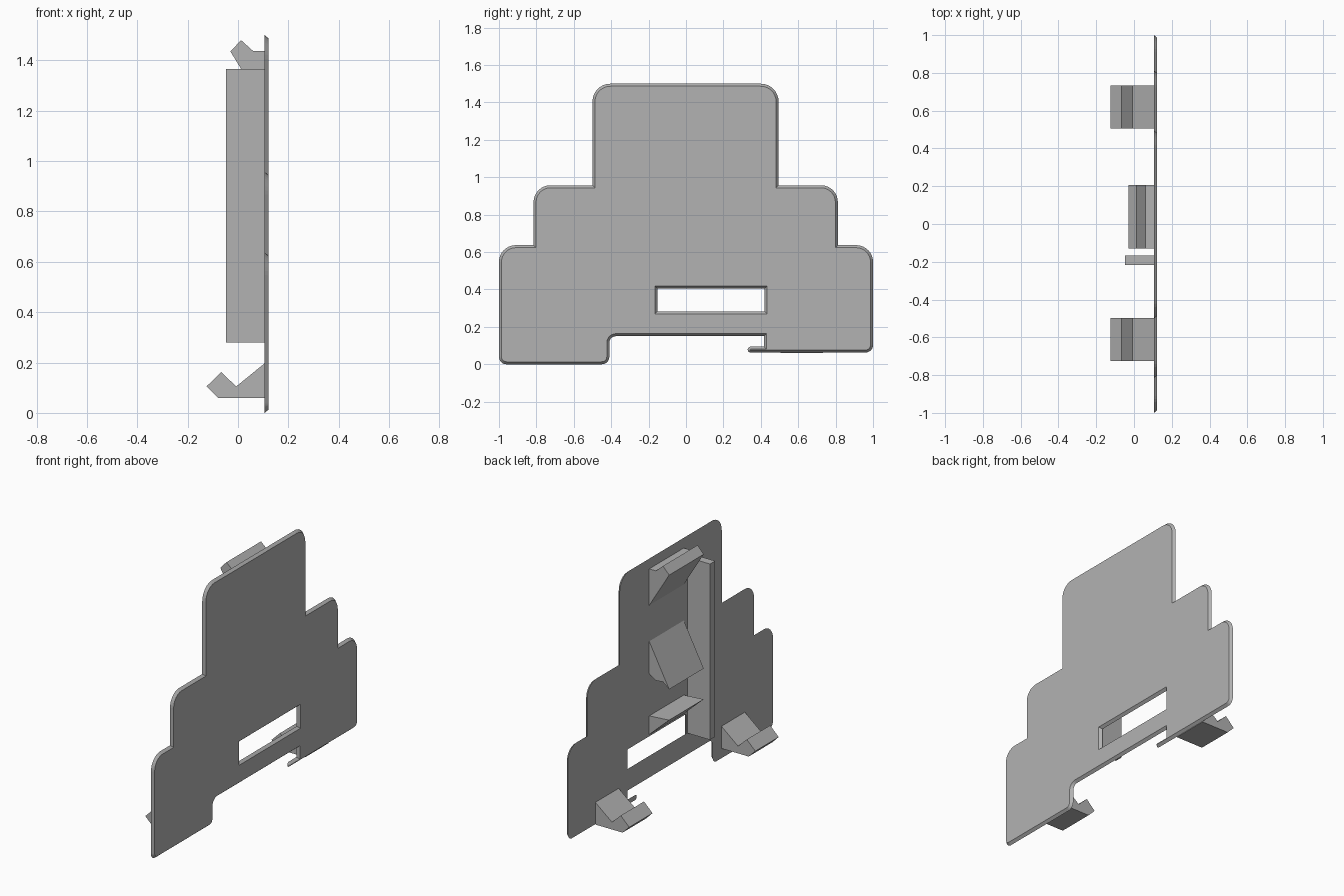
import bpy, bmesh
from math import ceil, acos
from mathutils import Vector

cube = bpy.data.objects.get("Cube")
if cube:
    bpy.data.objects.remove(cube, do_unlink=True)

grey = bpy.data.materials.new("plain grey plastic")
grey.use_nodes = True
grey.diffuse_color = (0.45, 0.45, 0.45, 1)
grey.node_tree.nodes["Principled BSDF"].inputs["Base Color"].default_value = grey.diffuse_color

BACK, FACE = 0.106, 0.122   # plate thickness along x
CHAMFER = 0.0135


def finish(name, bm):
    bmesh.ops.recalc_face_normals(bm, faces=bm.faces[:])
    mesh = bpy.data.meshes.new(name)
    bm.to_mesh(mesh)
    bm.free()
    mesh.materials.append(grey)
    obj = bpy.data.objects.new(name, mesh)
    bpy.context.collection.objects.link(obj)
    return obj


def rounded(corners):
    """Turn (y, z, radius) corners into an outline with arc fillets."""
    out = []
    for i, (y, z, r) in enumerate(corners):
        p = Vector((y, z))
        if not r:
            out.append(p)
            continue
        a = (Vector(corners[i - 1][:2]) - p).normalized()
        b = (Vector(corners[(i + 1) % len(corners)][:2]) - p).normalized()
        centre = p + (a + b) * r          # square corners
        steps = 8
        for k in range(steps + 1):
            t = k / steps
            d = (-b).slerp(-a, t)
            out.append(centre + d * r)
    return out


def inset(points, dist):
    """Mitred offset to the left of a counter-clockwise outline."""
    res = []
    for i, p in enumerate(points):
        d1 = (p - points[i - 1]).normalized()
        d2 = (points[(i + 1) % len(points)] - p).normalized()
        n1, n2 = Vector((-d1.y, d1.x)), Vector((-d2.y, d2.x))
        res.append(p + (n1 + n2) * dist / (1 + n1.dot(n2)))
    return res


def chamfered_plate(name, loops):
    bm = bmesh.new()
    rims = {BACK: [], FACE: []}
    for outline in loops:
        rings = []
        for x, pts in ((BACK, outline), (FACE, inset(outline, CHAMFER))):
            vs = [bm.verts.new((x, p.x, p.y)) for p in pts]
            rims[x] += [bm.edges.new((vs[i - 1], vs[i])) for i in range(len(vs))]
            rings.append(vs)
        a, b = rings
        for i in range(len(a)):
            bm.faces.new((a[i - 1], a[i], b[i], b[i - 1]))
    for edges in rims.values():
        bmesh.ops.triangle_fill(bm, edges=edges, use_beauty=True)
    bmesh.ops.dissolve_limit(bm, angle_limit=0.002, verts=bm.verts[:],
                             edges=bm.edges[:])
    return finish(name, bm)


def extrude_y(name, profile, y0, y1):
    """Extrude an (x, z) profile between two y positions."""
    bm = bmesh.new()
    base = bm.faces.new([bm.verts.new((x, y0, z)) for x, z in profile])
    new = bmesh.ops.extrude_face_region(bm, geom=[base])["geom"]
    bmesh.ops.translate(bm, vec=(0, y1 - y0, 0),
                        verts=[v for v in new if isinstance(v, bmesh.types.BMVert)])
    return finish(name, bm)


# Stepped plate with rounded shoulders, a foot cut-out and a small hook
outline = rounded([
    (-1, 0, .04), (-.41, 0, .04), (-.41, .15, .035), (.417, .15, 0),
    (.417, .094, 0), (.33, .094, .0145), (.33, .063, .0145), (1, .063, .04),
    (1, .637, .09), (.812, .637, 0), (.812, .957, .09), (.495, .957, 0),
    (.495, 1.5, .095), (-.5, 1.5, .095), (-.5, .957, 0), (-.815, .957, .09),
    (-.815, .637, 0), (-1, .637, .09)])
# Clockwise slot, so its chamfer widens towards the outer face
slot = [Vector(p) for p in ((-.153, .283), (-.153, .404), (.42, .404), (.42, .283))]
chamfered_plate("stepped_plate", [outline, slot])

# Tall stiffening rib
extrude_y("rib", [(-.047, .28), (BACK, .28), (BACK, 1.365), (-.047, 1.365)], -.217, -.167)

# Centre clips
clips = {
    "upper_clip": [(BACK, 1.437), (.06, 1.437), (.012, 1.48), (-.03, 1.435), (BACK, 1.212)],
    "middle_clip": [(BACK, .99), (-.03, .73), (.012, .765), (.06, .76), (BACK, .79)],
    "lower_wedge": [(BACK, .53), (-.03, .54), (BACK, .415)],
}
for name, profile in clips.items():
    extrude_y(name, profile, -.13, .207)

# Pair of bottom snap hooks
hook = [(BACK, .06), (-.08, .06), (-.125, .105), (-.067, .162), (-.007, .105), (BACK, .197)]
extrude_y("front_hook", hook, -.725, -.497)
extrude_y("rear_hook", hook, .505, .732)
